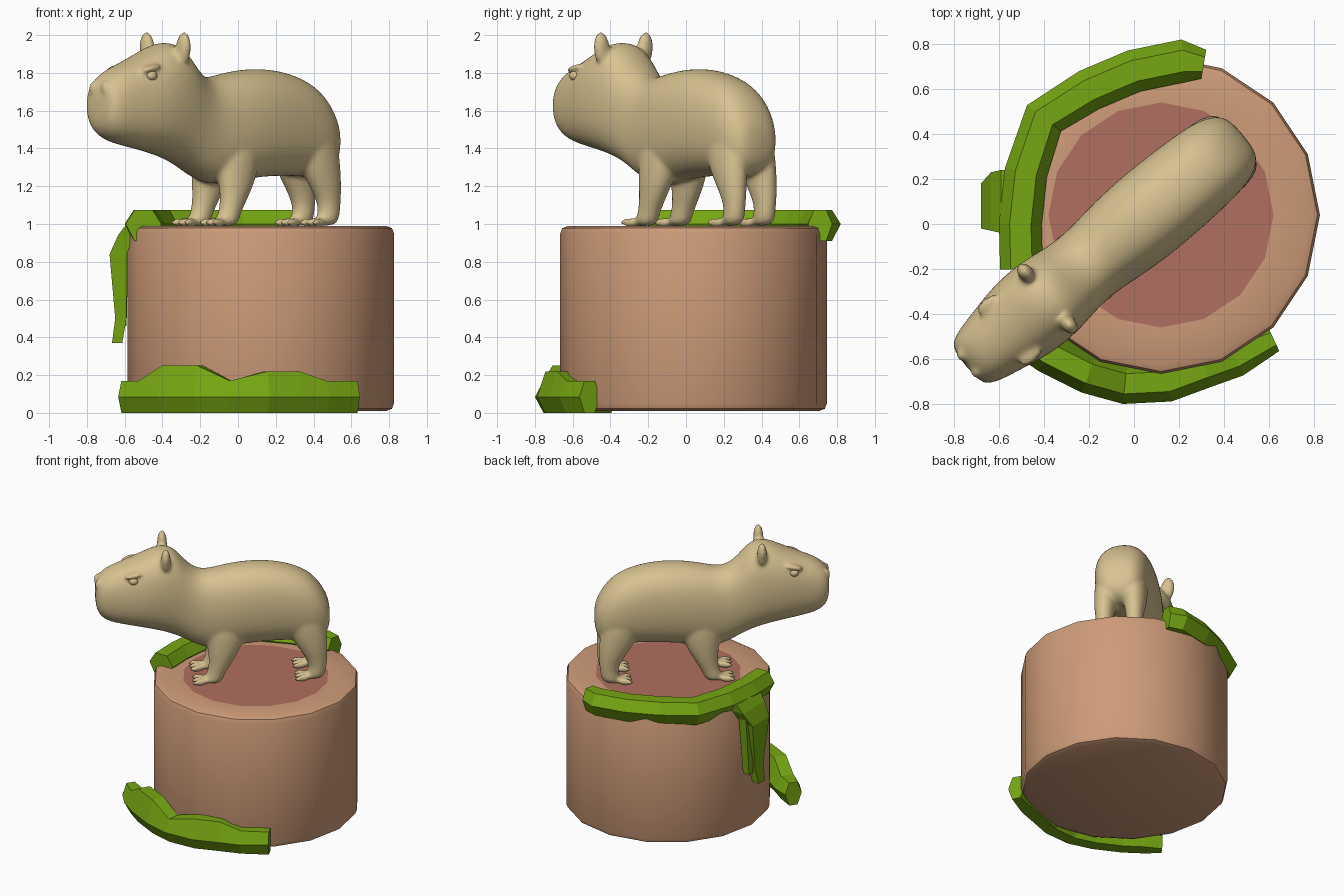
import bpy, bmesh, math
from mathutils import Matrix, Vector

cube = bpy.data.objects.get("Cube")
if cube:
    bpy.data.objects.remove(cube, do_unlink=True)


def material(name, rgb):
    m = bpy.data.materials.new(name)
    m.use_nodes = True
    m.diffuse_color = (*rgb, 1)
    bsdf = m.node_tree.nodes["Principled BSDF"]
    bsdf.inputs["Base Color"].default_value = (*rgb, 1)
    bsdf.inputs["Roughness"].default_value = 0.8
    return m


FUR = material("tan fur", (0.68, 0.54, 0.28))
CLAY = material("light clay wood", (0.62, 0.33, 0.19))
CORE = material("red heartwood", (0.43, 0.16, 0.115))
MOSS = material("moss green", (0.18, 0.38, 0.006))


def finish(bm, name, *mats):
    bmesh.ops.recalc_face_normals(bm, faces=bm.faces)
    me = bpy.data.meshes.new(name)
    bm.to_mesh(me)
    bm.free()
    ob = bpy.data.objects.new(name, me)
    for m in mats:
        me.materials.append(m)
    bpy.context.collection.objects.link(ob)
    return ob


def smooth(ob, angle=None):
    bpy.ops.object.select_all(action='DESELECT')
    ob.select_set(True)
    bpy.context.view_layer.objects.active = ob
    if angle is None:
        bpy.ops.object.shade_smooth()
    else:
        bpy.ops.object.shade_smooth_by_angle(angle=math.radians(angle))


def loft(bm, rings):
    """Bridge closed rings of points and cap both ends; returns the last cap."""
    rows = [[bm.verts.new(p) for p in r] for r in rings]
    n = len(rows[0])
    for a, b in zip(rows, rows[1:]):
        for i in range(n):
            j = (i + 1) % n
            bm.faces.new((a[i], a[j], b[j], b[i]))
    bm.faces.new(rows[0][::-1])
    return bm.faces.new(rows[-1])


def oval(n, a, b, power=2.0):
    pts = []
    for i in range(n):
        t = 2 * math.pi * i / n
        c, s = math.cos(t), math.sin(t)
        pts.append((math.copysign(abs(c) ** (2 / power), c) * a,
                    math.copysign(abs(s) ** (2 / power), s) * b))
    return pts


def ball(bm, pos, radii, rot=Matrix()):
    bmesh.ops.create_uvsphere(bm, u_segments=16, v_segments=10, radius=1,
                              matrix=Matrix.Translation(pos) @ rot @ Matrix.Diagonal((*radii, 1)))


# Stump with rounded rims and a darker core on top
CX, CY = 0.12, 0.04
bm = bmesh.new()
profile = [(0.665, 0.01), (0.695, 0.022), (0.706, 0.05), (0.706, 0.95),
           (0.695, 0.978), (0.665, 0.99), (0.5, 0.99)]
core = loft(bm, [[(CX + x, CY + y, z) for x, y in oval(16, r, r)] for r, z in profile])
core.material_index = 1
smooth(finish(bm, "stump", CLAY, CORE), 35)


# Moss strips with a six-sided section
def moss_strip(name, path):
    """Path rows hold x, y, half width, bottom, widest level, top."""
    bm = bmesh.new()
    rings = []
    for i, (x, y, w, lo, mid, hi) in enumerate(path):
        a, b = path[max(i - 1, 0)], path[min(i + 1, len(path) - 1)]
        t = Vector((b[0] - a[0], b[1] - a[1])).normalized()
        nx, ny = -t.y, t.x
        section = [(w, mid), (w / 2, hi), (-w / 2, hi), (-w, mid), (-w / 2, lo), (w / 2, lo)]
        rings.append([(x + nx * s, y + ny * s, z) for s, z in section])
    loft(bm, rings)
    return finish(bm, name, MOSS)


rim = [(0.31, 0.71), (0.22, 0.725), (0, 0.68), (-0.2, 0.595), (-0.40, 0.47),
       (-0.48, 0.23), (-0.505, 0), (-0.5, -0.2)]
moss_strip("rim_moss", [(x, y, 0.065 if i == 0 else 0.095, 0.91, 1.0, 1.075)
                        for i, (x, y) in enumerate(rim)])
foot = [(0.62, -0.51, 0.17), (0.45, -0.59, 0.17), (0.31, -0.64, 0.22), (0.15, -0.7, 0.22),
        (-0.04, -0.71, 0.17), (-0.2, -0.665, 0.25), (-0.38, -0.575, 0.25),
        (-0.5, -0.49, 0.17), (-0.6, -0.42, 0.17)]
moss_strip("base_moss", [(x, y, 0.06 if i in (0, 8) else 0.09, 0, 0.085, z)
                         for i, (x, y, z) in enumerate(foot)])

# Moss hanging down the side in two fingers
bm = bmesh.new()
for rows in ([(1.0, -0.55, 0.1, 0.04, 0.14), (0.94, -0.59, 0.1, 0.045, 0.13),
              (0.84, -0.635, 0.08, 0.045, 0.1), (0.5, -0.62, 0.06, 0.03, 0.05),
              (0.37, -0.64, 0.05, 0.027, 0.035)],
             [(0.88, -0.61, 0.16, 0.03, 0.04), (0.46, -0.615, 0.14, 0.025, 0.025)]):
    loft(bm, [[(x + i * a, y + j * b, z) for i, j in ((1, 1), (-1, 1), (-1, -1), (1, -1))]
              for z, x, y, a, b in rows])
finish(bm, "hanging_moss", MOSS)


# Animal, built facing local +x and then turned
def place(ob):
    ob.location = (0.125, 0.095, 0)
    ob.rotation_euler = (0, 0, math.radians(219.9))


bm = bmesh.new()
# Torso, neck and head: position, bottom, top, half width
trunk = [(-0.47, 1.36, 1.5, 0.08), (-0.44, 1.28, 1.59, 0.14), (-0.36, 1.24, 1.71, 0.18),
         (-0.24, 1.25, 1.785, 0.195), (-0.05, 1.25, 1.83, 0.205), (0.15, 1.23, 1.825, 0.205),
         (0.3, 1.2, 1.795, 0.19), (0.42, 1.22, 1.77, 0.175), (0.52, 1.28, 1.85, 0.18),
         (0.6, 1.32, 1.96, 0.195), (0.7, 1.355, 1.975, 0.205), (0.82, 1.385, 1.915, 0.2),
         (0.95, 1.41, 1.86, 0.17), (1.05, 1.435, 1.82, 0.15), (1.11, 1.48, 1.77, 0.125),
         (1.135, 1.55, 1.71, 0.09)]
loft(bm, [[(u, y, (lo + hi) / 2 + z) for y, z in oval(16, w, (hi - lo) / 2, 2.4)]
          for u, lo, hi, w in trunk])
# Upper lip over the chin
ball(bm, (1.035, 0, 1.655), (0.105, 0.148, 0.14))

# Legs: height, forward, sideways, radii
front = [(1.5, 0.24, 0.08, 0.16, 0.1), (1.3, 0.25, 0.105, 0.14, 0.09),
         (1.15, 0.28, 0.115, 0.085, 0.07), (1.05, 0.32, 0.115, 0.06, 0.055),
         (0.985, 0.35, 0.115, 0.08, 0.065)]
rear = [(1.55, -0.26, 0.08, 0.16, 0.1), (1.32, -0.31, 0.1, 0.14, 0.09),
        (1.17, -0.365, 0.105, 0.085, 0.068), (1.07, -0.385, 0.105, 0.058, 0.052),
        (0.985, -0.35, 0.105, 0.08, 0.062)]
for side in (1, -1):
    for leg in (front, rear):
        loft(bm, [[(u + x, side * v + y, z) for x, y in oval(12, a, b)]
                  for z, u, v, a, b in leg])
        z, u, v, a, b = leg[-1]
        for k in (-1, 0, 1):
            ball(bm, (u + 0.075, side * v + k * 0.042, 1.008), (0.065, 0.02, 0.024),
                 Matrix.Rotation(k * 0.25, 4, 'Z'))
    # Ears, brows and nostrils
    ball(bm, (0.665, side * 0.148, 1.925), (0.036, 0.05, 0.095),
         Matrix.Rotation(-side * 0.12, 4, 'X'))
    ball(bm, (0.885, side * 0.148, 1.825), (0.065, 0.034, 0.017), Matrix.Rotation(0.25, 4, 'Y'))
    ball(bm, (1.115, side * 0.05, 1.72), (0.03, 0.025, 0.04))
body = finish(bm, "animal_body", FUR)
place(body)
sub = body.modifiers.new("round", 'SUBSURF')
sub.levels = sub.render_levels = 2
remesh = body.modifiers.new("fuse", 'REMESH')
remesh.mode = 'VOXEL'
remesh.voxel_size = 0.013
remesh.use_smooth_shade = True
soft = body.modifiers.new("soften", 'SMOOTH')
soft.factor = 0.5
soft.iterations = 7
smooth(body)

# Eyes
bm = bmesh.new()
for side in (1, -1):
    ball(bm, (0.885, side * 0.152, 1.785), (0.032, 0.027, 0.027))
eyes = finish(bm, "eyes", FUR)
place(eyes)
smooth(eyes)
